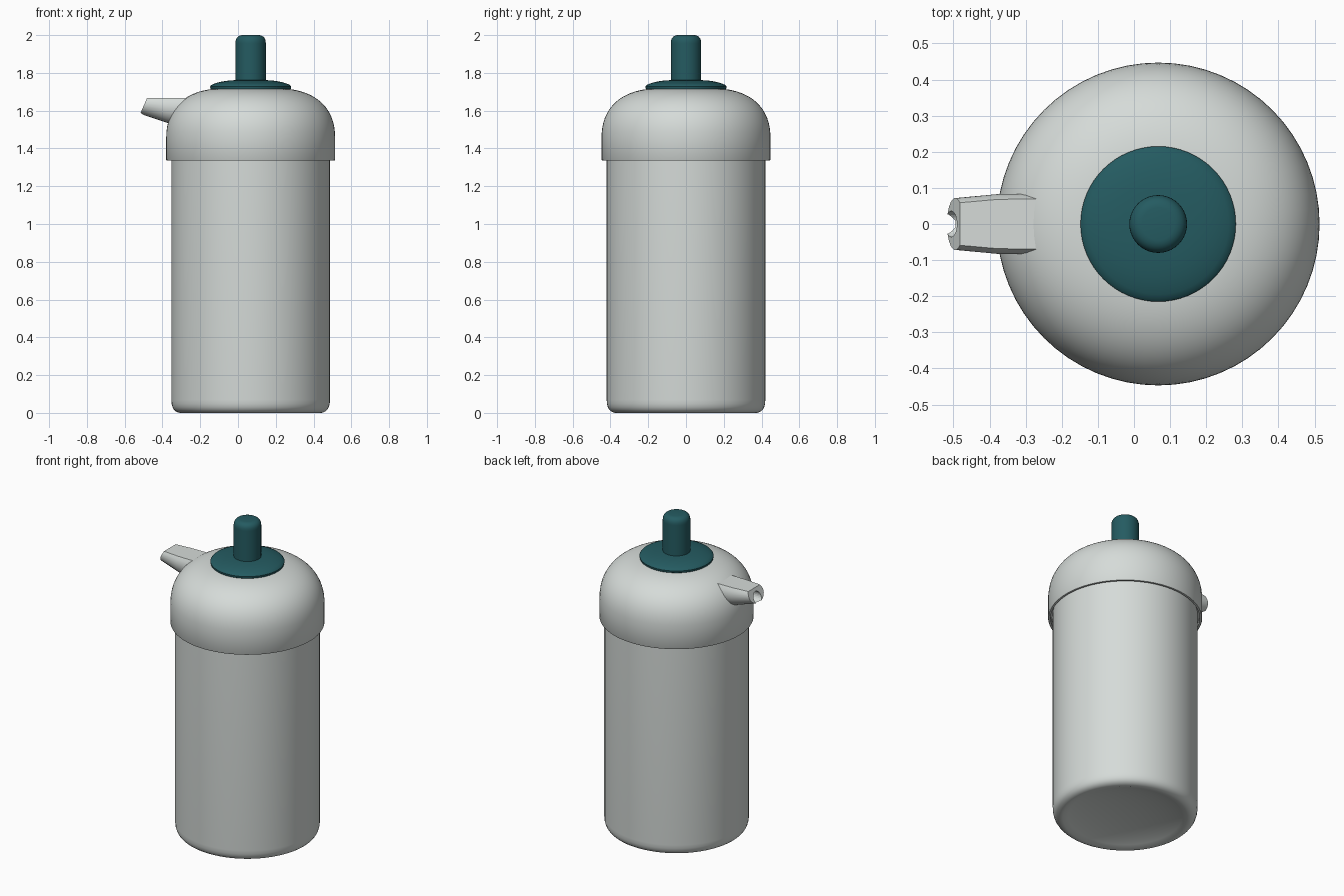
import bpy, bmesh, math
from mathutils import Vector
from mathutils.geometry import interpolate_bezier

AXIS_X = 0.067   # the bottle axis sits off centre to balance the spout

if "Cube" in bpy.data.objects:
    bpy.data.objects.remove(bpy.data.objects["Cube"], do_unlink=True)


def material(name, rgb):
    m = bpy.data.materials.new(name)
    m.use_nodes = True
    m.diffuse_color = (*rgb, 1)
    bsdf = m.node_tree.nodes["Principled BSDF"]
    bsdf.inputs["Base Color"].default_value = (*rgb, 1)
    bsdf.inputs["Roughness"].default_value = 0.6
    return m


def finish(bm, name, mat, angle=35):
    bmesh.ops.recalc_face_normals(bm, faces=bm.faces[:])
    mesh = bpy.data.meshes.new(name)
    bm.to_mesh(mesh)
    bm.free()
    ob = bpy.data.objects.new(name, mesh)
    bpy.context.collection.objects.link(ob)
    mesh.materials.append(mat)
    bpy.ops.object.select_all(action='DESELECT')
    ob.select_set(True)
    bpy.context.view_layer.objects.active = ob
    bpy.ops.object.shade_smooth_by_angle(angle=math.radians(angle))
    return ob


def curve(a, b, c, d, n=10):
    pts = [Vector((*p, 0)) for p in (a, b, c, d)]
    return [(p.x, p.y) for p in interpolate_bezier(*pts, n)]


def lathe(name, profile, mat, steps=64):
    """Revolve (radius, height) points around the bottle axis."""
    bm = bmesh.new()
    verts = [bm.verts.new((AXIS_X + r, 0, z)) for r, z in profile]
    edges = [bm.edges.new(pair) for pair in zip(verts, verts[1:])]
    bmesh.ops.spin(bm, geom=verts + edges, cent=(AXIS_X, 0, 0), axis=(0, 0, 1),
                   angle=math.tau, steps=steps)
    bmesh.ops.remove_doubles(bm, verts=bm.verts[:], dist=1e-4)
    return finish(bm, name, mat)


grey = material("pale grey", (0.67, 0.71, 0.69))
teal = material("dark teal", (0.018, 0.105, 0.12))

# Body with rounded foot and a dished underside
lathe("body",
      curve((0, 0.05), (0.15, 0.05), (0.28, 0.03), (0.36, 0.0))
      + curve((0.375, 0.0), (0.40, 0.005), (0.42, 0.02), (0.42, 0.07), 7)
      + [(0.42, 1.38), (0, 1.38)], grey)

# Domed lid with an overhanging rim
lathe("lid",
      [(0.41, 1.36), (0.432, 1.36), (0.432, 1.335), (0.444, 1.335), (0.447, 1.34)]
      + curve((0.447, 1.46), (0.447, 1.62), (0.34, 1.70), (0.2, 1.715), 18)
      + [(0, 1.718)], grey)

# Pump collar and plunger
lathe("pump_collar",
      [(0, 1.71), (0.205, 1.71), (0.213, 1.716), (0.215, 1.728)]
      + curve((0.208, 1.736), (0.18, 1.75), (0.14, 1.76), (0.07, 1.762), 8), teal)
lathe("plunger",
      [(0.08, 1.74), (0.08, 1.955)]
      + curve((0.08, 1.96), (0.08, 1.985), (0.066, 1.998), (0.045, 2.0), 8)
      + [(0, 2.0)], teal, 40)

# Spout: D-shaped sections with a flat top, lofted from the lid to a slanted tip
TOP = 1.666


def spout_ring(bm, x_top, x_low, width, bottom):
    start, n = math.radians(35), 18
    height = (TOP - bottom) / (1 + math.sin(start))
    ring = []
    for i in range(n + 1):
        a = start - (math.pi + 2 * start) * i / n
        z = bottom + height * (1 + math.sin(a))
        x = x_top + (x_low - x_top) * (TOP - z) / (TOP - bottom)
        ring.append(bm.verts.new((x, width * math.cos(a), z)))
    return ring


bm = bmesh.new()
rings = [spout_ring(bm, -0.482, -0.518, 0.072, 1.583),
         spout_ring(bm, -0.38, -0.38, 0.083, 1.537),
         spout_ring(bm, -0.24, -0.24, 0.086, 1.50)]
for a, b in zip(rings, rings[1:]):
    for i in range(len(a)):
        j = (i + 1) % len(a)
        bm.faces.new((a[i], a[j], b[j], b[i]))
bm.faces.new(rings[0])
bm.faces.new(rings[-1])
spout = finish(bm, "spout", grey)

# Round outlet bored into the tip, breaking through the lower lip
bpy.ops.mesh.primitive_cylinder_add(vertices=24, radius=0.036, depth=0.2,
                                    location=(-0.5, 0, 1.611),
                                    rotation=(0, math.pi / 2, 0))
cutter = bpy.context.object
cutter.name = "outlet_cutter"
cutter.data.materials.append(grey)
cutter.hide_render = True
cutter.hide_set(True)
bore = spout.modifiers.new("outlet", 'BOOLEAN')
bore.operation = 'DIFFERENCE'
bore.solver = 'EXACT'
bore.object = cutter
